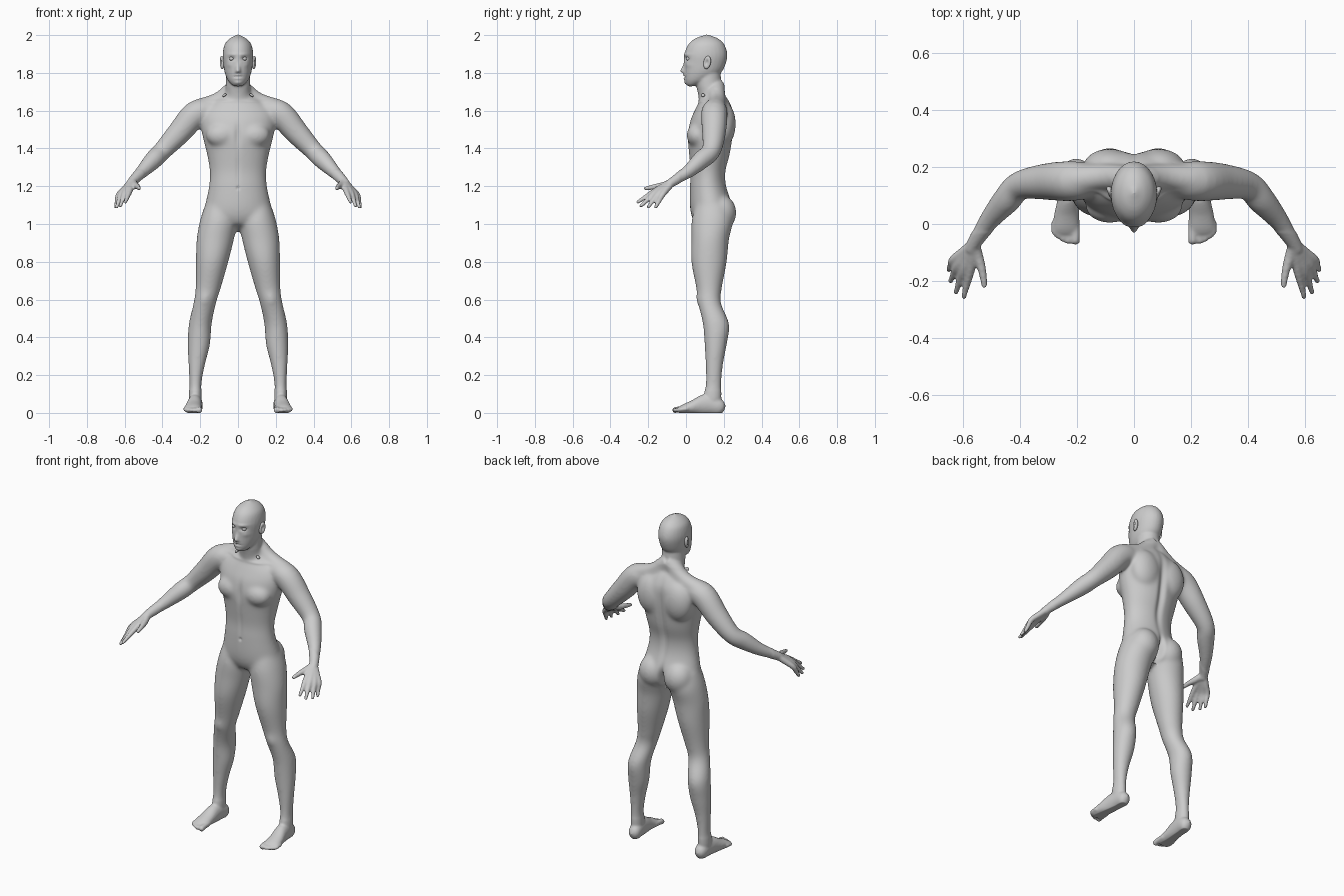
import bpy
import bmesh
from math import cos, sin, tau, exp
from mathutils import Vector, Matrix

default_cube = bpy.data.objects.get("Cube")
if default_cube:
    bpy.data.objects.remove(default_cube)

X, Y, Z = Vector((1, 0, 0)), Vector((0, 1, 0)), Vector((0, 0, 1))
SIDES, STEPS, VOXEL = 28, 5, 0.006

skin = bpy.data.materials.new("plain_grey")
skin.use_nodes = True
grey = (0.6, 0.6, 0.6, 1)
skin.diffuse_color = grey
skin.node_tree.nodes["Principled BSDF"].inputs["Base Color"].default_value = grey

form = bmesh.new()


def spline(rows):
    """Smoothly resample rows of numbers with a Catmull-Rom curve."""
    ends = [rows[0]] + rows + [rows[-1]]
    out = []
    for a, b, c, d in zip(ends, ends[1:], ends[2:], ends[3:]):
        for k in range(STEPS):
            t = k / STEPS
            out.append([q + t * (r - p + t * (2*p - 5*q + 4*r - s + t * (3*q - p - 3*r + s))) / 2
                        for p, q, r, s in zip(a, b, c, d)])
    return out + [list(rows[-1])]


def loft(rows, axis=None, mirror=True):
    """Skin elliptical rings (x, y, z, radius[, second radius]) into a closed form."""
    rows = spline([tuple(r) if len(r) > 4 else (*r, r[-1]) for r in rows])
    centres = [Vector(r[:3]) for r in rows]
    for side in ((1, -1) if mirror else (1,)):
        flip = Matrix.Diagonal((side, 1, 1))
        rings = []
        for i, row in enumerate(rows):
            way = centres[min(i + 1, len(rows) - 1)] - centres[max(i - 1, 0)]
            d = axis or way.normalized()
            u = (X - d * X.dot(d)).normalized()
            v = d.cross(u)
            rings.append([form.verts.new(flip @ (centres[i] + u * row[3] * cos(tau * k / SIDES)
                                                 + v * row[4] * sin(tau * k / SIDES)))
                          for k in range(SIDES)])
        for a, b in zip(rings, rings[1:]):
            for k in range(SIDES):
                n = (k + 1) % SIDES
                form.faces.new((a[k], a[n], b[n], b[k]))
        for ring, end, inner, row in ((rings[0], 0, 1, rows[0]), (rings[-1], -1, -2, rows[-1])):
            out = (centres[end] - centres[inner]).normalized() * min(row[3:]) / 2
            tip = form.verts.new(flip @ (centres[end] + out))
            for k in range(SIDES):
                form.faces.new((ring[k], ring[(k + 1) % SIDES], tip))


def blob(centre, size):
    """Mirrored pair of ellipsoid muscles."""
    for side in (1, -1):
        place = Matrix.Translation((side * centre[0], centre[1], centre[2]))
        bmesh.ops.create_uvsphere(form, u_segments=24, v_segments=14, radius=1,
                                  matrix=place @ Matrix.Diagonal((*size, 1)))


def stack(rows):
    """Rings given as height, half width, front and back."""
    loft([(0, (f + b) / 2, z, w, (b - f) / 2) for z, w, f, b in rows], Z, False)


# torso
stack([(1.0, .13, .05, .22), (1.04, .185, .03, .24), (1.1, .175, .02, .245),
       (1.2, .154, .02, .215), (1.28, .15, .023, .212), (1.37, .165, .015, .235),
       (1.46, .187, .008, .248), (1.54, .2, .02, .252), (1.6, .19, .045, .25),
       (1.65, .13, .07, .23), (1.68, .08, .08, .21)])
# neck
stack([(1.6, .09, .07, .23), (1.67, .07, .066, .205), (1.72, .066, .056, .192),
       (1.78, .063, .05, .185), (1.85, .06, .06, .18)])
# head
stack([(1.735, .03, .004, .06), (1.76, .053, -.008, .13), (1.8, .07, -.011, .185),
       (1.85, .078, -.011, .211), (1.9, .081, -.009, .219), (1.95, .071, .012, .203),
       (1.98, .046, .045, .173), (1.996, .018, .085, .135)])
# nose
loft([(0, .002, 1.872, .007), (0, -.01, 1.835, .009), (0, -.016, 1.808, .014)], mirror=False)
blob((.01, -.008, 1.804), (.009, .011, .008))
# shoulder slope muscles
loft([(0, .155, 1.73, .05), (.1, .165, 1.655, .045), (.2, .155, 1.61, .055)])
# chest, shoulder blades, buttocks
blob((.085, .06, 1.47), (.085, .057, .065))
blob((.085, .198, 1.53), (.095, .066, .12))
blob((.085, .185, 1.06), (.085, .082, .095))
# arms
loft([(.13, .155, 1.6, .06), (.22, .15, 1.585, .071), (.31, .148, 1.485, .064),
      (.4, .134, 1.388, .051), (.445, .085, 1.342, .05), (.505, .015, 1.28, .037),
      (.555, -.06, 1.23, .026), (.57, -.09, 1.21, .024)])
# hands: each finger runs from the wrist over its knuckle to the tip
wrist = Vector((.56, -.07, 1.225))
for knuckle, tip in (((.573, -.165, 1.175), (.597, -.26, 1.113)),
                     ((.598, -.162, 1.167), (.624, -.242, 1.092)),
                     ((.618, -.146, 1.16), (.643, -.203, 1.086)),
                     ((.632, -.125, 1.154), (.649, -.163, 1.085))):
    knuckle, tip = Vector(knuckle), Vector(tip)
    loft([(*wrist, .02), (*wrist.lerp(knuckle, .5), .018), (*knuckle, .0155),
          (*knuckle.lerp(tip, .5), .0125), (*tip, .009)])
loft([(*wrist, .02), (.547, -.11, 1.207, .019), (.531, -.165, 1.197, .0145), (.523, -.22, 1.187, .01)])
# legs
loft([(.1, .14, 1.1, .075, .09), (.102, .14, 1.02, .099, .11), (.12, .128, .92, .099, .1),
      (.137, .122, .8, .086, .094), (.158, .122, .66, .067, .068), (.176, .125, .58, .06, .061),
      (.2, .159, .47, .061, .07), (.207, .157, .36, .059, .059), (.218, .15, .26, .045, .047),
      (.225, .146, .16, .033, .042), (.226, .14, .08, .034, .047), (.226, .14, .04, .03, .04)], Z)
# feet
loft([(.222, .2, .035, .024, .026), (.222, .178, .035, .035, .045), (.225, .13, .045, .037, .055),
      (.23, .08, .042, .039, .052), (.236, .03, .03, .044, .036), (.238, -.015, .02, .047, .026),
      (.238, -.035, .015, .042, .019)], Y)
# toes
for x, y, r in ((.205, -.066, .016), (.23, -.066, .011), (.248, -.058, .011),
                (.264, -.047, .011), (.278, -.033, .011)):
    loft([(x, .01, .022, r), (x, (y - .02) / 2, .018, r), (x, y, .012, r)])

# fuse all forms into one skin
bmesh.ops.recalc_face_normals(form, faces=form.faces)
mesh = bpy.data.meshes.new("body")
form.to_mesh(mesh)
form.free()
body = bpy.data.objects.new("body", mesh)
bpy.context.collection.objects.link(body)
remesh = body.modifiers.new("fuse", 'REMESH')
remesh.mode = 'VOXEL'
remesh.voxel_size = VOXEL
fused = bpy.data.meshes.new_from_object(body.evaluated_get(bpy.context.evaluated_depsgraph_get()))
body.modifiers.clear()
body.data = fused

bm = bmesh.new()
bm.from_mesh(fused)


def relax(verts, times):
    for _ in range(times):
        bmesh.ops.smooth_vert(bm, verts=verts, factor=.5,
                              use_axis_x=True, use_axis_y=True, use_axis_z=True)


# soften the joins, gently on hands, feet and face
relax([v for v in bm.verts if .12 < v.co.z < 1.72 and v.co.y > -.03], 22)
relax(bm.verts[:], 3)

# sculpting touches: centre, width, height, push along y
touches = (
    (.033, 0, 1.875, .016, .009, .012),     # eye sockets
    (.03, 0, 1.898, .025, .007, -.005),     # brows
    (.048, .01, 1.842, .015, .013, -.004),  # cheekbones
    (0, -.03, 1.808, .009, .009, -.005),    # nose tip
    (0, -.01, 1.788, .018, .005, -.005),    # upper lip
    (0, -.01, 1.779, .021, .003, .007),     # mouth
    (0, -.01, 1.77, .016, .005, -.005),     # lower lip
    (0, 0, 1.747, .02, .01, -.006),         # chin
    (.085, .07, 1.65, .055, .008, -.005),   # collarbones
    (0, .01, 1.47, .016, .06, .009),        # breastbone
    (0, .02, 1.3, .012, .1, .004),          # belly line
    (0, .02, 1.19, .007, .008, .008),       # navel
    (0, .24, 1.4, .02, .19, -.016),         # spine
    (0, .24, 1.03, .014, .065, -.045),      # buttock cleft
    (.176, .065, .6, .028, .033, -.006),    # kneecaps
)
for v in bm.verts:
    push = 0
    for x, y, z, w, h, dy in touches:
        if abs(v.co.y - y) < .06:
            push += dy * exp(-((abs(v.co.x) - x) / w) ** 2 - ((v.co.z - z) / h) ** 2)
    v.co.y += push
    v.co.z = max(v.co.z, 0)  # flat soles
bm.to_mesh(fused)
bm.free()


def finish(obj, name):
    obj.name = obj.data.name = name
    obj.data.materials.clear()
    obj.data.materials.append(skin)
    obj.data.polygons.foreach_set("use_smooth", [True] * len(obj.data.polygons))
    return obj


finish(body, "body")


def ellipsoid(name, centre, size, turn=(0, 0, 0)):
    bpy.ops.mesh.primitive_uv_sphere_add(segments=24, ring_count=16, location=centre, rotation=turn)
    obj = finish(bpy.context.object, name)
    obj.scale = size
    return obj


for side, label in ((1, "left"), (-1, "right")):
    ellipsoid(label + "_eye", (side * .033, .013, 1.875), (.013, .013, .011))
    ellipsoid(label + "_collar_nub", (side * .072, .09, 1.682), (.012, .01, .007), (0, side * .6, 0))
    # ear: flattened shell with a hollow on its outer face
    ear = ellipsoid(label + "_ear", (side * .084, .112, 1.855), (.013, .02, .035),
                    (-.2, 0, side * -.35))
    for v in ear.data.vertices:
        if v.co.x * side > 0:
            v.co.x -= side * 1.1 * exp(-5 * (v.co.y ** 2 + v.co.z ** 2))
